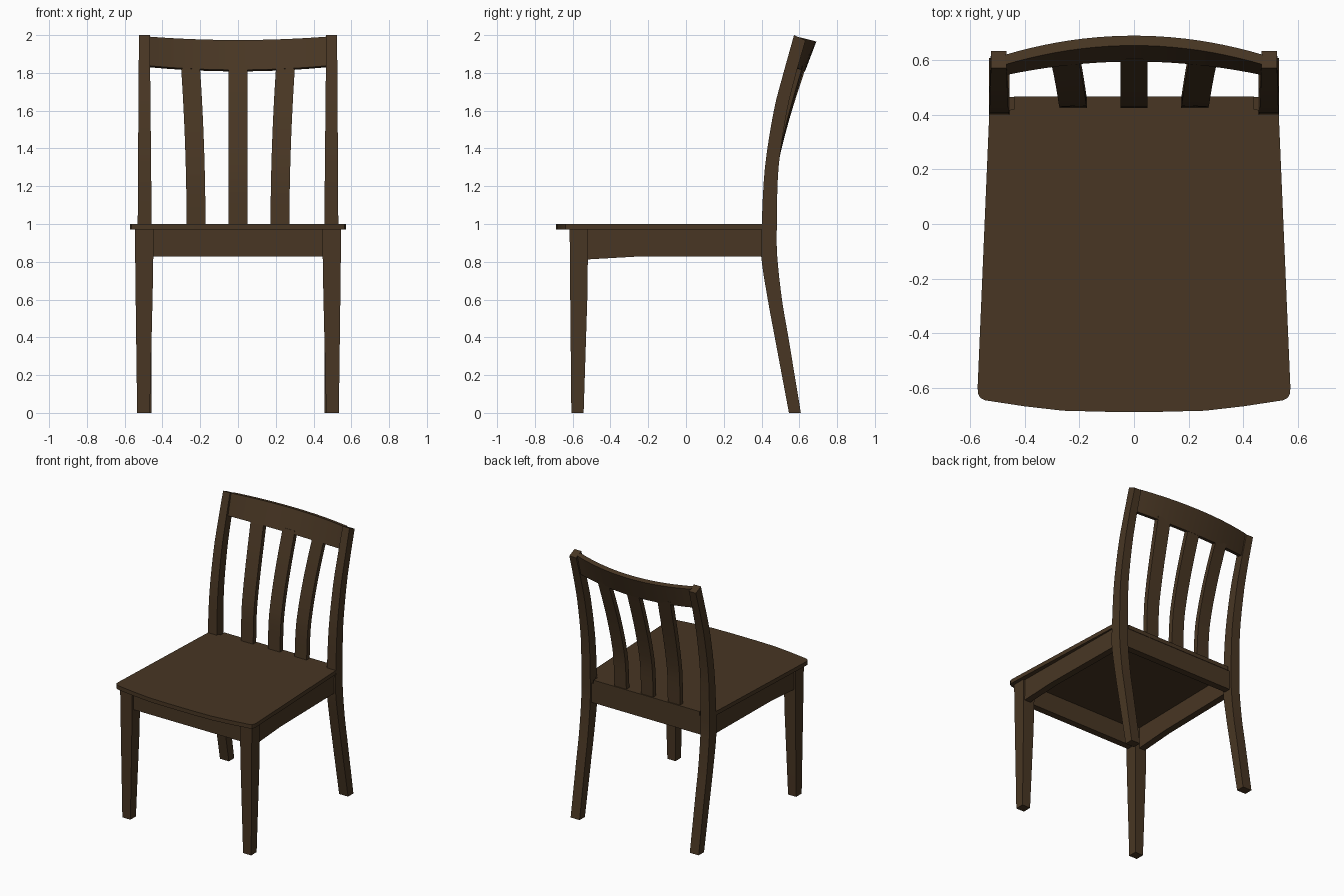
import bpy, bmesh, math
from mathutils import Vector

if "Cube" in bpy.data.objects:
    bpy.data.objects.remove(bpy.data.objects["Cube"])

wood = bpy.data.materials.new("dark brown wood")
wood.diffuse_color = (0.065, 0.037, 0.017, 1)
wood.use_nodes = True
wood.node_tree.nodes["Principled BSDF"].inputs["Base Color"].default_value = wood.diffuse_color


def make(name, bm, mirror=False):
    """Turn a bmesh into a finished object, optionally mirrored across x."""
    bmesh.ops.recalc_face_normals(bm, faces=bm.faces)
    me = bpy.data.meshes.new(name)
    bm.to_mesh(me)
    bm.free()
    me.materials.append(wood)
    me.shade_smooth()
    me.set_sharp_from_angle(angle=math.radians(30))
    ob = bpy.data.objects.new(name, me)
    bpy.context.collection.objects.link(ob)
    if mirror:
        m = ob.modifiers.new("mirror", 'MIRROR')
        m.use_mirror_merge = False
    return ob


def loft(name, rings, mirror=False):
    """Skin a list of equal-length point rings and cap both ends."""
    bm = bmesh.new()
    vs = [[bm.verts.new(p) for p in r] for r in rings]
    n = len(rings[0])
    for a, b in zip(vs, vs[1:]):
        for i in range(n):
            j = (i + 1) % n
            bm.faces.new((a[i], a[j], b[j], b[i]))
    bm.faces.new(vs[0])
    bm.faces.new(vs[-1])
    return make(name, bm, mirror)


def spline(pts, steps=4):
    """Smooth Catmull-Rom resampling of control tuples."""
    p = [Vector(q) for q in pts]
    p = [2 * p[0] - p[1]] + p + [2 * p[-1] - p[-2]]
    out = []
    for i in range(1, len(p) - 2):
        a, b, c, d = p[i - 1:i + 3]
        for s in range(steps):
            t = s / steps
            out.append(0.5 * (2 * b + (c - a) * t + (2 * a - 5 * b + 4 * c - d) * t * t
                              + (3 * b - a - 3 * c + d) * t ** 3))
    return out + [p[-2]]


def rect(x0, x1, y0, y1, z):
    return [(x0, y0, z), (x1, y0, z), (x1, y1, z), (x0, y1, z)]


def slab(name, outline, z0, z1, mirror=False):
    return loft(name, [[(x, y, z) for x, y in outline] for z in (z0, z1)], mirror)


# Seat: tapered board, bowed front, rounded front corners, notched at back posts
half = [(0.44, 0.468), (0.44, 0.42), (0.53, 0.41), (0.573, -0.60), (0.571, -0.622),
        (0.563, -0.637), (0.545, -0.646), (0.40, -0.668), (0.26, -0.684), (0.10, -0.688)]
slab("seat", half + [(-x, y) for x, y in reversed(half)], 0.97, 1.0)

# Front legs: square above, tapering to the floor
loft("front_leg", [rect(0.467, 0.534, -0.607, -0.542, 0),
                   rect(0.452, 0.542, -0.613, -0.522, 0.62),
                   rect(0.446, 0.546, -0.616, -0.518, 0.97)], True)

# Back posts: one swept piece from floor to top; entries are (z, front y, rear y)
profile = [(0, 0.545, 0.608), (0.4, 0.470, 0.542), (0.6, 0.433, 0.508),
           (0.83, 0.398, 0.483), (1.0, 0.401, 0.481), (1.3, 0.418, 0.490),
           (1.6, 0.465, 0.535), (1.8, 0.516, 0.583)]
rings = []
for z, f, r in spline(profile):
    inner = 0.457 + 0.010 * max(0, z - 1)
    outer = 0.531 - 0.006 * max(0, z - 1)
    rings.append(rect(inner, outer, f, r, z))
rings.append([(0.467, 0.572, 2.0), (0.524, 0.572, 2.0), (0.524, 0.633, 1.972), (0.467, 0.633, 1.972)])
loft("back_post", rings, True)

# Aprons under the seat
slab("front_apron", [(-0.455, -0.60), (0.455, -0.60), (0.455, -0.55), (-0.455, -0.55)], 0.828, 0.972)
slab("back_apron", [(-0.465, 0.415), (0.465, 0.415), (0.465, 0.465), (-0.465, 0.465)], 0.828, 0.972)
loft("side_apron", [[(x - 0.05, y, z), (x, y, z), (x, y, 0.972), (x - 0.05, y, 0.972)]
                    for x, y, z in ((0.533, -0.53, 0.812), (0.529, -0.25, 0.828), (0.519, 0.42, 0.828))],
     True)

# Top rail: leaning board bowed backward, dipping in the middle
rings = []
for i in range(21):
    x = -0.472 + 0.944 * i / 20
    k = 1 - (x / 0.472) ** 2
    yb, yt = 0.545 + 0.050 * k, 0.584 + 0.070 * k
    zb, zt = 1.838 - 0.022 * k, 1.992 - 0.018 * k
    rings.append([(x, yb, zb), (x, yb + 0.035, zb - 0.008),
                  (x, yt + 0.036, zt - 0.008), (x, yt, zt)])
loft("top_rail", rings)


# Back slats: entries are (z, front y), fanned outward toward the top
def slat(name, x_low, x_high, pull, mirror=False):
    path = [(0.96, 0.423), (1.2, 0.434), (1.35, 0.459), (1.5, 0.496), (1.65, 0.540), (1.84, 0.602)]
    rings = []
    for z, y in spline(path):
        t = (z - 0.96) / 0.88
        x = x_low + (x_high - x_low) * t ** 2
        y -= pull * t ** 2
        skew = pull * 0.4 * t
        rings.append([(x - 0.05, y + skew, z), (x + 0.05, y - skew, z),
                      (x + 0.05, y + 0.036 - skew, z), (x - 0.05, y + 0.036 + skew, z)])
    loft(name, rings, mirror)


slat("middle_slat", 0, 0, 0)
slat("side_slat", 0.222, 0.252, 0.014, True)
